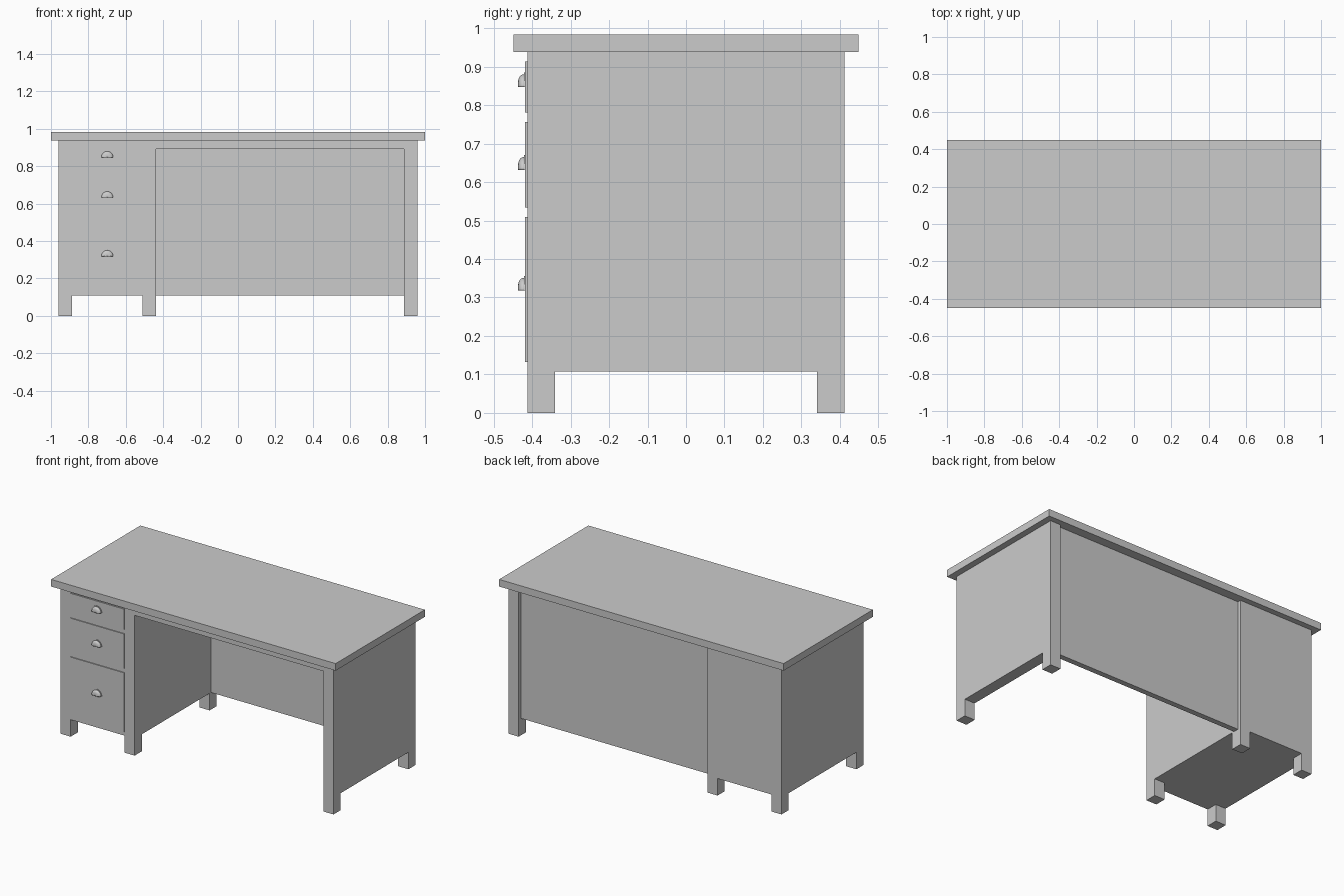
import bpy, bmesh, math

if "Cube" in bpy.data.objects:
    bpy.data.objects.remove(bpy.data.objects["Cube"])

LEG, BASE, TOP = 0.072, 0.108, 0.938   # leg width, carcass underside, carcass top
X, Y = 0.96, 0.412                     # carcass half width and half depth
PED = -0.438                           # inner side of the drawer pedestal
FRONT = -0.418                         # drawer face plane


def make_object(name, bm):
    bmesh.ops.recalc_face_normals(bm, faces=bm.faces)
    me = bpy.data.meshes.new(name)
    bm.to_mesh(me)
    bm.free()
    ob = bpy.data.objects.new(name, me)
    bpy.context.collection.objects.link(ob)
    return ob


def box(name, x0, x1, y0, y1, z0, z1):
    bm = bmesh.new()
    bmesh.ops.create_cube(bm, size=1)
    bmesh.ops.scale(bm, vec=(x1 - x0, y1 - y0, z1 - z0), verts=bm.verts)
    bmesh.ops.translate(bm, vec=((x0 + x1) / 2, (y0 + y1) / 2, (z0 + z1) / 2), verts=bm.verts)
    return make_object(name, bm)


def cup_pull(name, x, z):
    # Hollow quarter dome, open underneath
    bm = bmesh.new()
    rx, ry, rz, nu, nv = 0.032, 0.018, 0.033, 20, 8
    rows = []
    for j in range(nv):
        t = math.pi / 2 * j / nv
        out, depth = math.cos(t) ** 0.7, math.sin(t) ** 0.7
        rows.append([bm.verts.new((x + rx * out * math.cos(math.pi * i / nu),
                                   FRONT - 0.001 - ry * depth,
                                   z + rz * out * math.sin(math.pi * i / nu)))
                     for i in range(nu + 1)])
    tip = bm.verts.new((x, FRONT - 0.001 - ry, z))
    for a, b in zip(rows, rows[1:]):
        for i in range(nu):
            bm.faces.new((a[i], a[i + 1], b[i + 1], b[i]))
    for i in range(nu):
        bm.faces.new((rows[-1][i], rows[-1][i + 1], tip))
    ob = make_object(name, bm)
    if sum(p.normal.y * p.area for p in ob.data.polygons) > 0:
        ob.data.flip_normals()
    mod = ob.modifiers.new("thickness", 'SOLIDIFY')
    mod.thickness = 0.002
    mod.offset = -1
    bpy.ops.object.select_all(action='DESELECT')
    ob.select_set(True)
    bpy.context.view_layer.objects.active = ob
    bpy.ops.object.shade_smooth_by_angle(angle=math.radians(40))

    # Thin half-round flange against the drawer
    bm = bmesh.new()
    rim = [bm.verts.new((x + 0.035 * math.cos(math.pi * i / nu), FRONT,
                         z + 0.038 * math.sin(math.pi * i / nu))) for i in range(nu + 1)]
    face = bm.faces.new(rim)
    ext = bmesh.ops.extrude_face_region(bm, geom=[face], use_keep_orig=True)
    moved = [v for v in ext["geom"] if isinstance(v, bmesh.types.BMVert)]
    bmesh.ops.translate(bm, vec=(0, -0.003, 0), verts=moved)
    make_object(name + "_flange", bm)


# Desk top
box("desk_top", -1, 1, -0.448, 0.448, TOP, 0.983)

# Drawer pedestal and right side panel
box("pedestal", -X, PED, -Y, Y, BASE, TOP)
box("right_panel", X - LEG, X, -Y, Y, BASE, TOP)

# Feet under pedestal and side panel
for label, x in (("left", -X), ("middle", PED - LEG), ("right", X - LEG)):
    box(f"{label}_front_foot", x, x + LEG, -Y, -Y + LEG, 0, BASE)
    box(f"{label}_back_foot", x, x + LEG, Y - LEG, Y, 0, BASE)

# Front rail and recessed back panel of the knee space
box("front_rail", PED, X - LEG, -Y, -Y + LEG, 0.891, TOP)
box("back_panel", PED, X - LEG, 0.355, 0.39, BASE, TOP)

# Drawers with cup pulls
drawers = (("top", 0.781, 0.914, 0.847), ("middle", 0.534, 0.756, 0.632), ("bottom", 0.132, 0.509, 0.318))
for label, z0, z1, pull_z in drawers:
    box(f"{label}_drawer", -X + LEG, PED - LEG, FRONT, -Y + 0.01, z0, z1)
    cup_pull(f"{label}_drawer_pull", (-X + PED) / 2, pull_z)
